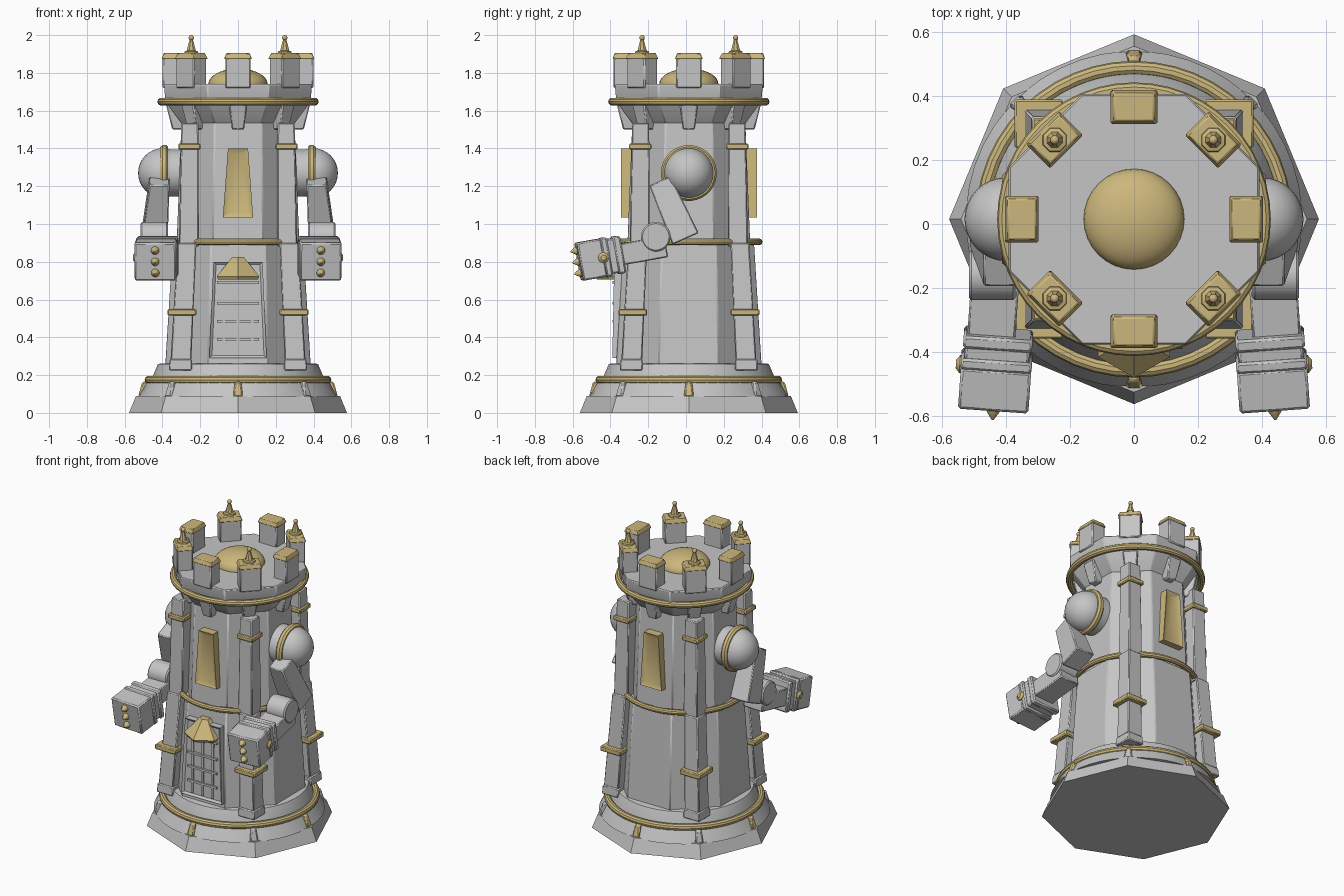
import bpy, bmesh, math
from mathutils import Matrix, Vector

if "Cube" in bpy.data.objects:
    bpy.data.objects.remove(bpy.data.objects["Cube"])


def material(name, rgb):
    m = bpy.data.materials.new(name)
    m.use_nodes = True
    m.diffuse_color = (*rgb, 1)
    m.node_tree.nodes["Principled BSDF"].inputs["Base Color"].default_value = (*rgb, 1)
    return m


STONE = material("pale grey stone", (0.56, 0.56, 0.56))
GOLD = material("soft gold", (0.6, 0.47, 0.2))
TOWER = Matrix.Translation((0, 0.015, 0))
APOTHEM = 1 / math.cos(math.pi / 8)


def turn(degrees, axis="Z"):
    return Matrix.Rotation(math.radians(degrees), 4, axis)


def finish(bm, name, mat, matrix, bevel=0):
    bmesh.ops.recalc_face_normals(bm, faces=bm.faces)
    mesh = bpy.data.meshes.new(name)
    bm.to_mesh(mesh)
    bm.free()
    mesh.materials.append(mat)
    obj = bpy.data.objects.new(name, mesh)
    bpy.context.collection.objects.link(obj)
    obj.matrix_world = matrix
    if bevel:
        mod = obj.modifiers.new("soft edges", "BEVEL")
        mod.width, mod.segments, mod.limit_method = bevel, 1, "ANGLE"
    bpy.ops.object.select_all(action="DESELECT")
    obj.select_set(True)
    bpy.context.view_layer.objects.active = obj
    bpy.ops.object.shade_smooth_by_angle(angle=math.radians(30))
    return obj


def lathe(name, mat, profile, sides=32, matrix=TOWER, bevel=0):
    """Solid of revolution from (radius, height) points; polygons have a flat facing the front."""
    bm = bmesh.new()
    rings = []
    for r, z in profile:
        angles = [2 * math.pi * (i + 0.5) / sides for i in range(sides)]
        rings.append([bm.verts.new((r * math.cos(a), r * math.sin(a), z)) for a in angles])
    for low, high in zip(rings, rings[1:]):
        for i in range(sides):
            j = (i + 1) % sides
            bm.faces.new((low[i], low[j], high[j], high[i]))
    bm.faces.new(rings[0])
    bm.faces.new(rings[-1])
    return finish(bm, name, mat, matrix, bevel)


def octagon(name, mat, profile, bevel=0.006):
    return lathe(name, mat, [(a * APOTHEM, z) for a, z in profile], 8, bevel=bevel)


def block(name, mat, z0, z1, bottom, top=None, matrix=TOWER, bevel=0.006, recess=None):
    """Tapered box between two rectangles (x, y, half width, half depth)."""
    bm = bmesh.new()
    rings = []
    for z, (x, y, hx, hy) in ((z0, bottom), (z1, top or bottom)):
        rings.append([bm.verts.new((x + sx * hx, y + sy * hy, z))
                      for sx, sy in ((-1, -1), (1, -1), (1, 1), (-1, 1))])
    low, high = rings
    bm.faces.new(low)
    bm.faces.new(high)
    sides = [bm.faces.new((low[i], low[(i + 1) % 4], high[(i + 1) % 4], high[i])) for i in range(4)]
    bmesh.ops.recalc_face_normals(bm, faces=bm.faces)
    if recess:
        bmesh.ops.inset_individual(bm, faces=sides[:1], thickness=recess[0], depth=-recess[1])
    return finish(bm, name, mat, matrix, bevel)


def ball(name, mat, radius, matrix):
    bm = bmesh.new()
    bmesh.ops.create_uvsphere(bm, u_segments=32, v_segments=16, radius=radius)
    return finish(bm, name, mat, matrix)


def ring(name, radius, tube, z):
    """Round gold moulding."""
    bm = bmesh.new()
    n, m = 48, 10
    rows = []
    for i in range(n):
        spin = turn(360 * i / n)
        rows.append([bm.verts.new(spin @ Vector((radius + tube * math.cos(2 * math.pi * k / m), 0,
                                                 z + tube * math.sin(2 * math.pi * k / m))))
                     for k in range(m)])
    for i in range(n):
        a, b = rows[i], rows[(i + 1) % n]
        for k in range(m):
            bm.faces.new((a[k], b[k], b[(k + 1) % m], a[(k + 1) % m]))
    finish(bm, name, GOLD, TOWER)


# Stepped base
lathe("base_slab", STONE, [(0.577, 0), (0.54, 0.09)], 8, TOWER @ turn(22.5))
lathe("base_step", STONE, [(0.525, 0.085), (0.48, 0.17)], 48)
lathe("base_collar", STONE, [(0.46, 0.16), (0.45, 0.2), (0.425, 0.258), (0.41, 0.262)], 48)
ring("base_ring", 0.472, 0.022, 0.175)
for i in range(8):
    block("base_peg", STONE if i % 2 else GOLD, 0.085, 0.165, (0, -0.507, 0.027, 0.022),
          (0, -0.487, 0.016, 0.02), TOWER @ turn(45 * i), 0.008)

# Tower body and parapet
octagon("lower_body", STONE, [(0.385, 0.25), (0.345, 0.9)])
octagon("upper_body", STONE, [(0.325, 0.89), (0.298, 1.57)])
octagon("parapet", STONE, [(0.298, 1.53), (0.375, 1.635), (0.385, 1.66), (0.392, 1.74)])
ring("middle_ring", 0.372, 0.018, 0.905)
ring("parapet_ring", 0.406, 0.021, 1.648)
ball("roof_dome", GOLD, 0.157,
     Matrix.Translation((0, 0.015, 1.74)) @ Matrix.Diagonal((1, 1, 0.53, 1)))

# Merlons, caps, brackets and finials around the crown
for i in range(8):
    m = TOWER @ turn(45 * i)
    block("merlon", STONE, 1.72, 1.88, (0, -0.35, 0.067, 0.049), matrix=m)
    block("merlon_cap", GOLD, 1.873, 1.905, (0, -0.35, 0.074, 0.054), (0, -0.35, 0.062, 0.043), m, 0.004)
    block("bracket", STONE, 1.5, 1.635, (0, -0.318, 0.032, 0.03), (0, -0.33, 0.048, 0.052), m)
    if i % 2:
        place = m @ Matrix.Translation((0, -0.35, 1.9))
        lathe("finial", GOLD, [(0.042, 0), (0.038, 0.014), (0.026, 0.018), (0.01, 0.075)], 8, place)
        ball("finial_tip", GOLD, 0.014, place @ Matrix.Translation((0, 0, 0.086)))

# Corner buttresses with gold bands
for i in range(4):
    m = TOWER @ turn(90 * i)
    for name, mat, z0, z1, c0, h0, c1, h1 in (
            ("buttress_foot", STONE, 0.225, 0.285, 0.305, 0.061, 0.303, 0.059),
            ("lower_buttress", STONE, 0.28, 0.9, 0.302, 0.055, 0.27, 0.05),
            ("upper_buttress", STONE, 0.88, 1.535, 0.26, 0.053, 0.255, 0.045),
            ("lower_band", GOLD, 0.515, 0.55, 0.297, 0.076, 0.297, 0.076),
            ("upper_band", GOLD, 1.394, 1.426, 0.257, 0.059, 0.257, 0.059)):
        block(name, mat, z0, z1, (c0, c0, h0, h0), (c1, c1, h1, h1), m)

# Tall slot windows, front and back
for angle in (0, 180):
    block("window", GOLD, 1.035, 1.4, (0, -0.325, 0.08, 0.035), (0, -0.325, 0.053, 0.035),
          TOWER @ turn(angle), 0, recess=(0.04, 0.014))

# Door with barred grille and hood
block("door_frame", STONE, 0.29, 0.8, (0, -0.37, 0.152, 0.035), (0, -0.36, 0.13, 0.035),
      bevel=0, recess=(0.02, 0.012))
for x in (-0.075, 0, 0.075):
    block("door_bar", STONE, 0.31, 0.76, (x, -0.392, 0.007, 0.008), (x, -0.383, 0.007, 0.008), bevel=0)
for z in (0.39, 0.485, 0.58, 0.69):
    block("door_crossbar", STONE, z - 0.007, z + 0.007, (0, -0.391, 0.11, 0.012), bevel=0)
lathe("door_hood", GOLD, [(0.12, 0.705), (0.13, 0.722), (0.035, 0.825)], 6,
      TOWER @ Matrix.Translation((0, -0.365, 0)))

# Arms, mirrored left and right
for s, side in ((1, "left"), (-1, "right")):
    shoulder = Matrix.Translation((0, 0.015, 1.27)) @ turn(90 * s, "Y")
    lathe(side + "_shoulder_socket", STONE, [(0.125, 0.28), (0.125, 0.38)], matrix=shoulder)
    lathe(side + "_shoulder_ring", GOLD, [(0.138, 0.37), (0.148, 0.38), (0.148, 0.4), (0.138, 0.412)],
          matrix=shoulder)
    ball(side + "_shoulder", STONE, 0.131, Matrix.Translation((s * 0.398, 0.015, 1.27)))
    block(side + "_upper_arm", STONE, -0.168, 0.168, (s * 0.015, 0, 0.07, 0.076),
          (-s * 0.012, 0, 0.053, 0.062),
          Matrix.Translation((s * 0.428, -0.07, 1.075)) @ turn(24, "X"))
    lathe(side + "_elbow", STONE, [(0.07, 0.37), (0.078, 0.378), (0.078, 0.507), (0.07, 0.515)],
          matrix=Matrix.Translation((0, -0.16, 0.932)) @ turn(90 * s, "Y"))
    # Forearm frame points forward along -y, dipping and splaying slightly
    arm = Matrix.Translation((s * 0.41, -0.16, 0.872)) @ turn(4 * s) @ turn(10, "X")
    block(side + "_forearm", STONE, -0.057, 0.057, (s * 0.022, -0.085, 0.075, 0.135), matrix=arm)
    for name, y, depth, hx, hz in (("cuff", -0.203, 0.02, 0.108, 0.1), ("wrist", -0.24, 0.025, 0.101, 0.093),
                                   ("wrist_band", -0.272, 0.018, 0.111, 0.104),
                                   ("fist", -0.35, 0.065, 0.11, 0.102)):
        block(side + "_" + name, STONE, -hz, hz, (0, y, hx, depth), matrix=arm, bevel=0.008)
    lathe(side + "_fist_stud", GOLD, [(0.028, 0.1), (0.028, 0.114), (0.014, 0.126)], 16,
          arm @ Matrix.Translation((0, -0.29, 0)) @ turn(90 * s, "Y"))
    for z in (-0.06, 0, 0.06):
        lathe(side + "_knuckle_spike", GOLD, [(0.023, 0), (0.021, 0.012), (0.004, 0.038)], 12,
              arm @ Matrix.Translation((0, -0.41, z)) @ turn(90, "X"))
